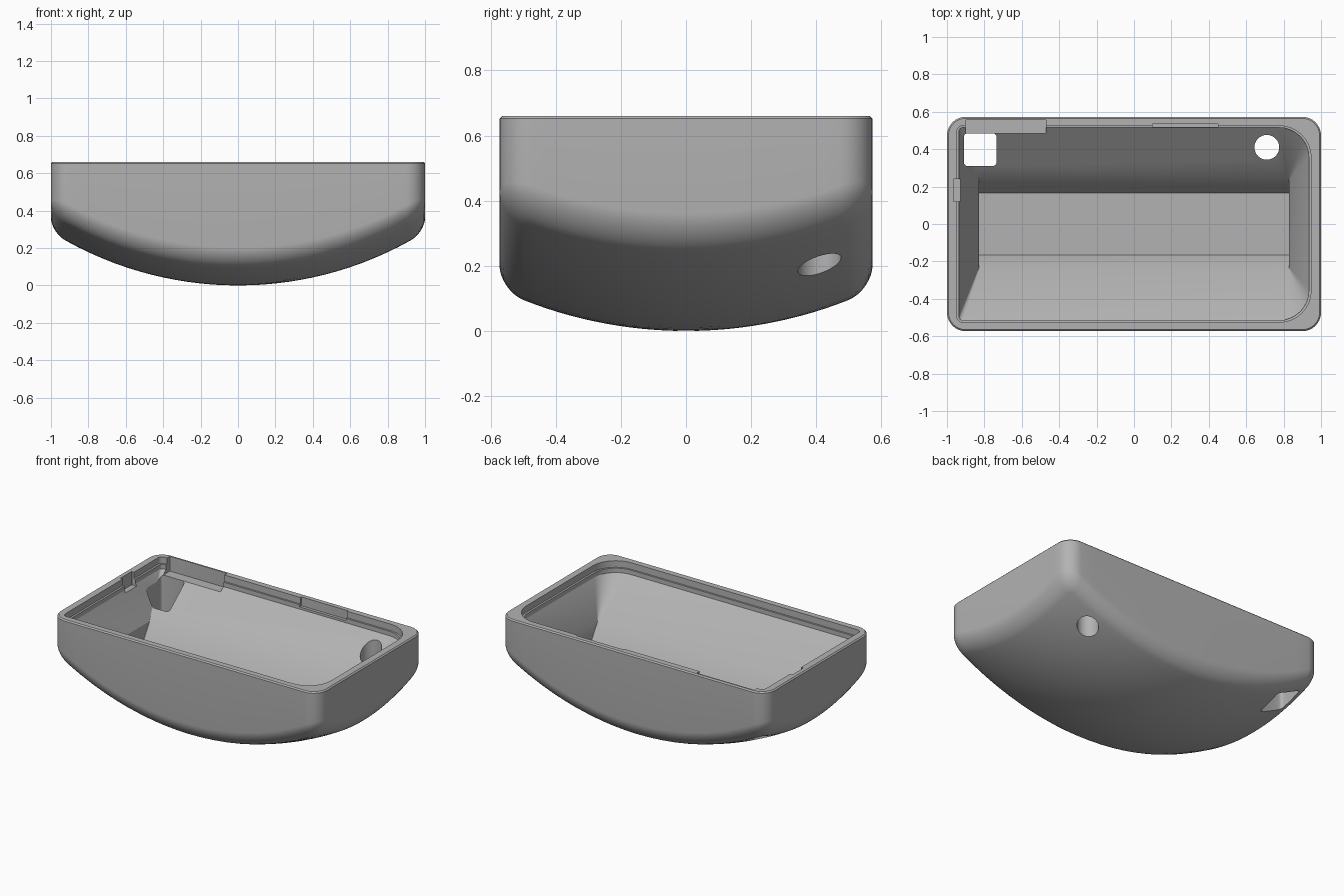
import bpy, bmesh, math
from mathutils import Vector

cube = bpy.data.objects.get("Cube")
if cube:
    bpy.data.objects.remove(cube, do_unlink=True)

HX, HY, TOP = 1.0, 0.573, 0.66   # half length, half width, rim height
CORNER, FILLET = 0.1, 0.075

grey = bpy.data.materials.new("light grey plastic")
grey.use_nodes = True
grey.diffuse_color = (0.45, 0.45, 0.45, 1)
grey.node_tree.nodes["Principled BSDF"].inputs["Base Color"].default_value = (0.45, 0.45, 0.45, 1)


def outline(hx, hy, r_right, r_left, steps=8, side=1):
    """Rounded rectangle, counter-clockwise; each side is split into equal parts."""
    pts = []
    corners = [(1, -1, r_right, 270), (1, 1, r_right, 0), (-1, 1, r_left, 90), (-1, -1, r_left, 180)]
    for sx, sy, r, start in corners:
        for i in range(steps + 1):
            a = math.radians(start + 90 * i / steps)
            pts.append(Vector((sx * (hx - r) + r * math.cos(a), sy * (hy - r) + r * math.sin(a))))
    out = []
    for i, p in enumerate(pts):
        out.append(p)
        if i % (steps + 1) == steps:
            q = pts[(i + 1) % len(pts)]
            out += [p.lerp(q, k / side) for k in range(1, side)]
    return out


def loft(name, rings, poke_bottom=False):
    """Closed solid through a stack of equal-length point rings, bottom to top."""
    bm = bmesh.new()
    loops = [[bm.verts.new(p) for p in ring] for ring in rings]
    n = len(loops[0])
    for low, high in zip(loops, loops[1:]):
        for i in range(n):
            j = (i + 1) % n
            bm.faces.new((low[i], low[j], high[j], high[i]))
    bottom = bm.faces.new(loops[0][::-1])
    bm.faces.new(loops[-1])
    if poke_bottom:
        bmesh.ops.poke(bm, faces=[bottom])
    bmesh.ops.recalc_face_normals(bm, faces=bm.faces)
    mesh = bpy.data.meshes.new(name)
    bm.to_mesh(mesh)
    bm.free()
    mesh.materials.append(grey)
    obj = bpy.data.objects.new(name, mesh)
    bpy.context.collection.objects.link(obj)
    return obj


def flat(points, z, cx=0, cy=0):
    return [Vector((p.x + cx, p.y + cy, z)) for p in points]


def prism(name, x0, x1, y0, y1, z0, z1, r=0.002):
    pts = outline((x1 - x0) / 2, (y1 - y0) / 2, r, r, steps=4)
    cx, cy = (x0 + x1) / 2, (y0 + y1) / 2
    return loft(name, [flat(pts, z0, cx, cy), flat(pts, z1, cx, cy)])


def dome(p, lift=0):
    rx, ry = 1.89, 1.36
    z = rx - math.sqrt(rx * rx - p.x ** 2) + ry - math.sqrt(ry * ry - p.y ** 2)
    return Vector((p.x, p.y, z + lift))


# Outer body: domed underside, rolled edge, straight walls
def wall_ring(inset):
    r = CORNER - inset
    return outline(HX - inset, HY - inset, r, r, side=20)


inner = wall_ring(FILLET)
rings = [[dome(p * k / 14) for p in inner] for k in range(1, 15)]
for k in range(1, 9):
    a = math.radians(90 * k / 8)
    ring = wall_ring(FILLET * (1 - math.sin(a)))
    rings.append([dome(p, FILLET * (1 - math.cos(a))) for p in ring])
rings.append(flat(wall_ring(0), TOP - 0.008))
rings.append(flat(wall_ring(0.008), TOP))
body = loft("hollow_case", rings, poke_bottom=True)

# Main cavity: rim lip, ledge, sloping walls, narrow floor
lip = outline(0.947, 0.525, 0.17, 0.03)
ledge = outline(0.935, 0.515, 0.16, 0.02)
cavity = loft("cavity_cutter", [
    flat(outline(0.83, 0.165, 0.004, 0.004), 0.24),
    flat(outline(0.83, 0.24, 0.004, 0.004), 0.36),
    flat(ledge, 0.585), flat(ledge, 0.615),
    flat(lip, 0.616), flat(lip, TOP + 0.1)])

# Curved trough along the floor
radius, axis_z, half = 0.21, 0.38, math.radians(48)
arc = [half * (2 * i / 20 - 1) for i in range(21)]
section = [(radius * math.sin(a), axis_z - radius * math.cos(a)) for a in arc]
section = [(y + 0.004, z) for y, z in section]
trough = loft("trough_cutter", [[Vector((x, y, z)) for y, z in section] for x in (-0.73, 0.72)])

# Through holes in the back corners
square_hole = prism("square_hole_cutter", -0.91, -0.735, 0.31, 0.485, -0.1, 0.62, 0.02)
disc = outline(0.066, 0.066, 0.0655, 0.0655, steps=12)
round_hole = loft("round_hole_cutter", [flat(disc, z, 0.71, 0.41) for z in (-0.1, 0.61)])

# Notches in the rim
back_notch = prism("back_notch_cutter", -0.9, -0.47, 0.475, 0.555, 0.56, 0.8)
side_notch = prism("side_notch_cutter", -0.965, -0.92, 0.12, 0.24, 0.57, 0.8)
back_slot = prism("back_slot_cutter", 0.1, 0.45, 0.5, 0.535, 0.6, 0.8)

bpy.context.view_layer.objects.active = body
for cutter in (cavity, trough, square_hole, round_hole, back_notch, side_notch, back_slot):
    cutter.hide_render = True
    mod = body.modifiers.new(cutter.name, 'BOOLEAN')
    mod.operation, mod.solver, mod.object = 'DIFFERENCE', 'EXACT', cutter
    bpy.ops.object.modifier_apply(modifier=mod.name)
    bpy.data.objects.remove(cutter, do_unlink=True)

bpy.ops.object.select_all(action='DESELECT')
body.select_set(True)
bpy.ops.object.shade_smooth_by_angle(angle=math.radians(25))
